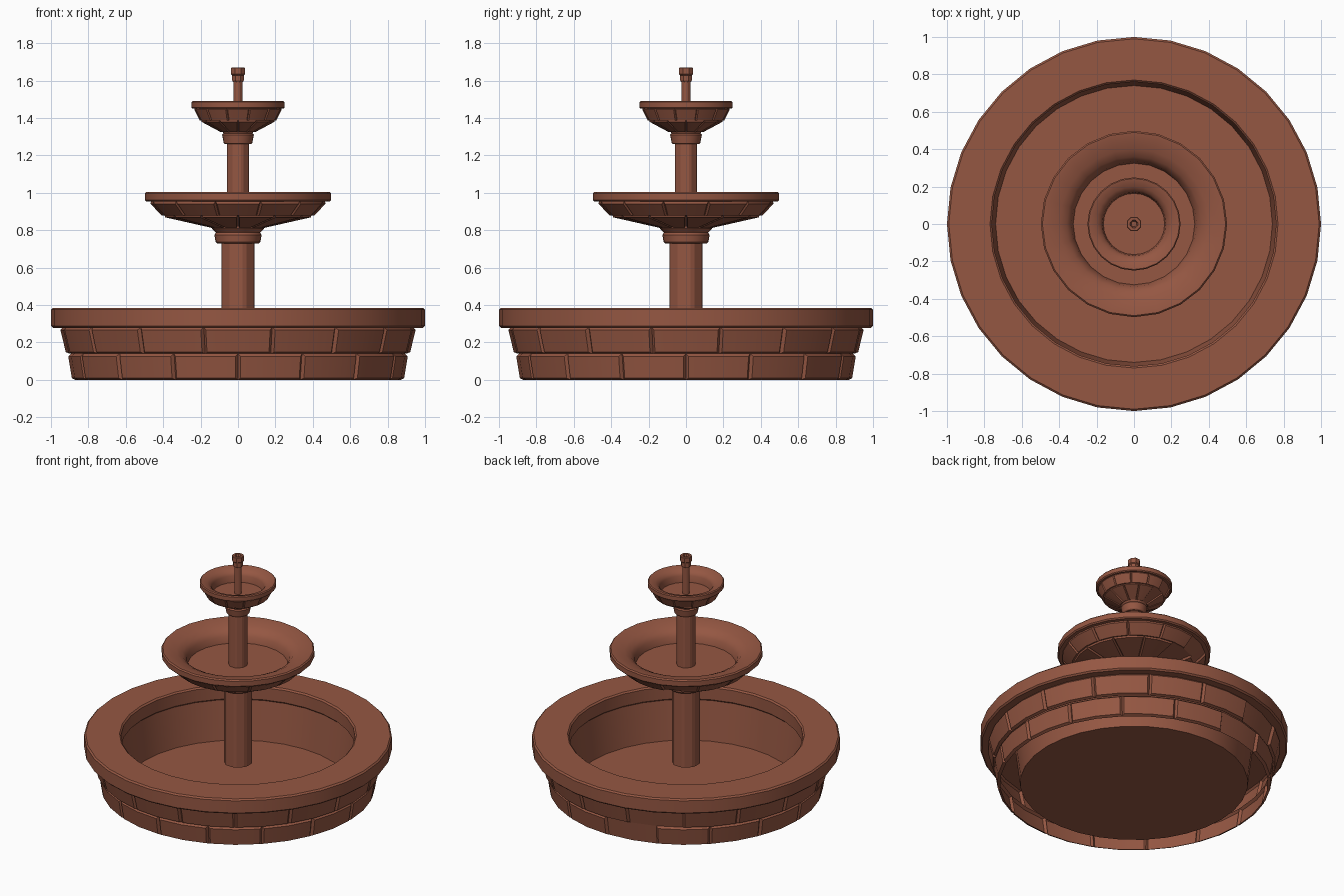
import bpy, bmesh, math
from math import pi, cos, sin, radians

if "Cube" in bpy.data.objects:
    bpy.data.objects.remove(bpy.data.objects["Cube"])

stone = bpy.data.materials.new("terracotta_stone")
stone.diffuse_color = (0.30, 0.095, 0.055, 1)
stone.use_nodes = True
stone.node_tree.nodes["Principled BSDF"].inputs["Base Color"].default_value = stone.diffuse_color


def finish(name, bm, angle=30):
    me = bpy.data.meshes.new(name)
    bm.to_mesh(me)
    bm.free()
    me.materials.append(stone)
    me.shade_smooth()
    me.set_sharp_from_angle(angle=radians(angle))
    ob = bpy.data.objects.new(name, me)
    bpy.context.collection.objects.link(ob)
    return ob


def sweep(bm, profile, n, offset=0.0, closed=False):
    """Revolve (radius, z) points about z; return faces as rows of n."""
    rings = [[bm.verts.new((r * cos(2 * pi * i / n + offset), r * sin(2 * pi * i / n + offset), z))
              for i in range(n)] for r, z in profile]
    if closed:
        rings.append(rings[0])
    return [[bm.faces.new((a[i], a[(i + 1) % n], b[(i + 1) % n], b[i])) for i in range(n)]
            for a, b in zip(rings, rings[1:])]


def lathe(name, profile, n, offset=0.0, closed=False, angle=30):
    bm = bmesh.new()
    sweep(bm, profile, n, offset, closed)
    bmesh.ops.remove_doubles(bm, verts=bm.verts, dist=1e-5)
    return finish(name, bm, angle)


def bricks(name, low, high, count, shift, gap, depth):
    """A ring of raised blocks, each two facets wide, with bevelled joints."""
    bm = bmesh.new()
    row = sweep(bm, [low, high], count * 2, pi / 2 + shift)[0]
    for k in range(count):
        bmesh.ops.inset_region(bm, faces=row[2 * k:2 * k + 2], thickness=gap, depth=depth,
                               use_boundary=True, use_even_offset=True)
    return finish(name, bm, 25)


def rim(name, inner, outer, z0, z1, n, b):
    """Flat ring with chamfered edges."""
    return lathe(name, [(inner + b, z0), (outer - b, z0), (outer, z0 + b), (outer, z1 - b),
                        (outer - b, z1), (inner + b, z1), (inner, z1 - b), (inner, z0 + b)],
                 n, closed=True, angle=25)


def post(name, r, z0, z1, b):
    """Octagonal post with bevelled corners."""
    bm = bmesh.new()
    sweep(bm, [(r, z0), (r, z1)], 8, pi / 8)
    bmesh.ops.bevel(bm, geom=[e for e in bm.edges if abs(e.verts[0].co.z - e.verts[1].co.z) > 0.01],
                    offset=b, segments=1, affect='EDGES')
    bmesh.ops.holes_fill(bm, edges=[e for e in bm.edges if e.is_boundary])
    return finish(name, bm, 20)


# Ground basin: floor and inner wall, two brick courses, coping
lathe("basin_lining", [(0.775, 0.285), (0.74, 0.0), (0, 0.0)], 32)
bricks("basin_lower_bricks", (0.87, 0.0), (0.893, 0.14), 16, 0, 0.012, 0.018)
bricks("basin_upper_bricks", (0.90, 0.14), (0.935, 0.282), 16, pi / 16, 0.012, 0.018)
rim("basin_coping", 0.76, 1.0, 0.278, 0.385, 32, 0.01)

# Middle tier
post("lower_column", 0.096, 0.19, 0.76, 0.012)
lathe("middle_collar", [(0, 0.73), (0.112, 0.73), (0.12, 0.738), (0.126, 0.775), (0.118, 0.787),
                        (0.14, 0.81), (0.14, 0.83)], 24)
bricks("middle_bowl_lower_bricks", (0.13, 0.822), (0.395, 0.882), 12, 0, 0.008, 0.012)
bricks("middle_bowl_upper_bricks", (0.392, 0.88), (0.465, 0.955), 12, pi / 12, 0.008, 0.012)
lathe("middle_bowl_rim", [(0.45, 0.953), (0.49, 0.953), (0.498, 0.961), (0.498, 0.997), (0.49, 1.005),
                          (0.47, 1.003), (0.40, 0.985), (0.36, 0.965), (0.335, 0.935), (0.325, 0.89),
                          (0, 0.89)], 24)

# Top tier
post("upper_column", 0.064, 0.88, 1.29, 0.008)
lathe("top_collar", [(0, 1.26), (0.07, 1.26), (0.076, 1.266), (0.085, 1.31), (0.078, 1.318),
                     (0.088, 1.335)], 24)
bricks("top_bowl_lower_bricks", (0.085, 1.328), (0.197, 1.388), 12, 0, 0.005, 0.007)
bricks("top_bowl_upper_bricks", (0.196, 1.386), (0.23, 1.452), 12, pi / 12, 0.005, 0.007)
lathe("top_bowl_rim", [(0.22, 1.45), (0.243, 1.45), (0.249, 1.456), (0.249, 1.484), (0.243, 1.49),
                       (0.232, 1.488), (0.20, 1.477), (0.18, 1.463), (0.17, 1.445), (0.164, 1.40),
                       (0, 1.40)], 24)

# Spout
post("spout_stem", 0.025, 1.39, 1.61, 0.003)
lathe("spout_nozzle", [(0, 1.592), (0.028, 1.592), (0.034, 1.60), (0.034, 1.628), (0.041, 1.634),
                       (0.041, 1.666), (0.037, 1.67), (0.022, 1.67), (0.015, 1.645), (0, 1.645)],
      8, offset=pi / 8)
